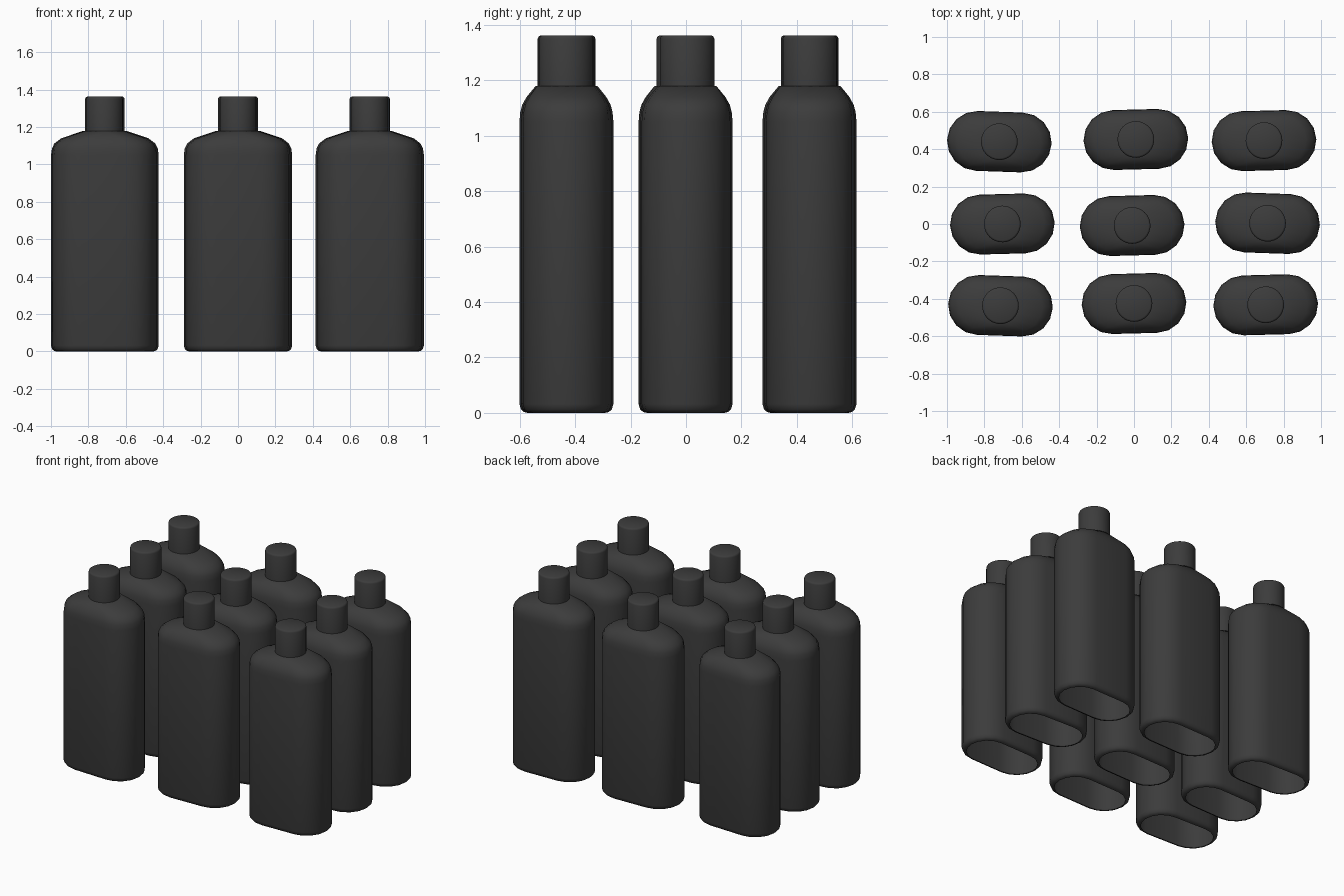
import bpy, bmesh, math

cube = bpy.data.objects.get("Cube")
if cube:
    bpy.data.objects.remove(cube, do_unlink=True)

# One dark plastic for everything
plastic = bpy.data.materials.new("charcoal_plastic")
colour = (0.045, 0.045, 0.045, 1)
plastic.use_nodes = True
plastic.diffuse_color = colour
plastic.node_tree.nodes["Principled BSDF"].inputs["Base Color"].default_value = colour

SEGMENTS = 8  # per rounded end


def stadium(half_width, half_depth, z):
    """Outline with two rounded ends joined by straight sides."""
    straight = half_width - half_depth
    points = []
    for side in (1, -1):
        for i in range(SEGMENTS + 1):
            a = math.pi * (i / SEGMENTS - 0.5)
            points.append((side * (straight + half_depth * math.cos(a)),
                           side * half_depth * math.sin(a), z))
    return points


def circle(radius, z, count=32):
    return [(radius * math.cos(math.tau * i / count),
             radius * math.sin(math.tau * i / count), z) for i in range(count)]


def loft(name, outlines, close_top):
    bm = bmesh.new()
    rings = [[bm.verts.new(p) for p in outline] for outline in outlines]
    for low, high in zip(rings, rings[1:]):
        for i in range(len(low)):
            j = (i + 1) % len(low)
            bm.faces.new((low[i], low[j], high[j], high[i]))
    if close_top:
        bm.faces.new(rings[-1])
    bmesh.ops.remove_doubles(bm, verts=bm.verts[:], dist=0.0005)
    mesh = bpy.data.meshes.new(name)
    bm.to_mesh(mesh)
    bm.free()
    mesh.materials.append(plastic)
    return mesh


# Body: open underside, rounded foot, flat sides, sloping shoulder
body_profile = [(0.25, 0.13, 0), (0.263, 0.143, 0.003), (0.274, 0.154, 0.012),
                (0.28, 0.16, 0.032), (0.28, 0.16, 1.05), (0.275, 0.157, 1.085),
                (0.262, 0.15, 1.112), (0.225, 0.135, 1.14), (0.105, 0.105, 1.18)]
body_mesh = loft("bottle_body", [stadium(*p) for p in body_profile], True)

# Cap: cylinder with a small rounded top edge
cap_profile = [(0.098, 1.175), (0.098, 1.35), (0.095, 1.358), (0.088, 1.362)]
cap_mesh = loft("bottle_cap", [circle(*p) for p in cap_profile], True)

# Slightly uneven rows: x, y, turn in degrees
places = [(-0.72, 0.44, -2), (0.01, 0.452, 1.5), (0.695, 0.446, 1.5),
          (-0.704, 0, 1.5), (-0.01, -0.008, 1.5), (0.714, 0.004, -2),
          (-0.714, -0.437, -2), (0, -0.425, 1.5), (0.704, -0.432, 1.5)]

bpy.ops.object.select_all(action='DESELECT')
for n, (x, y, turn) in enumerate(places, 1):
    for part, mesh in (("body", body_mesh), ("cap", cap_mesh)):
        ob = bpy.data.objects.new(f"bottle_{part}_{n}", mesh)
        ob.location = (x, y, 0)
        ob.rotation_euler.z = math.radians(turn)
        bpy.context.collection.objects.link(ob)
        if n == 1:
            ob.select_set(True)
            bpy.context.view_layer.objects.active = ob

# Shared meshes, so smoothing one bottle smooths all
bpy.ops.object.shade_smooth_by_angle(angle=math.radians(50))
